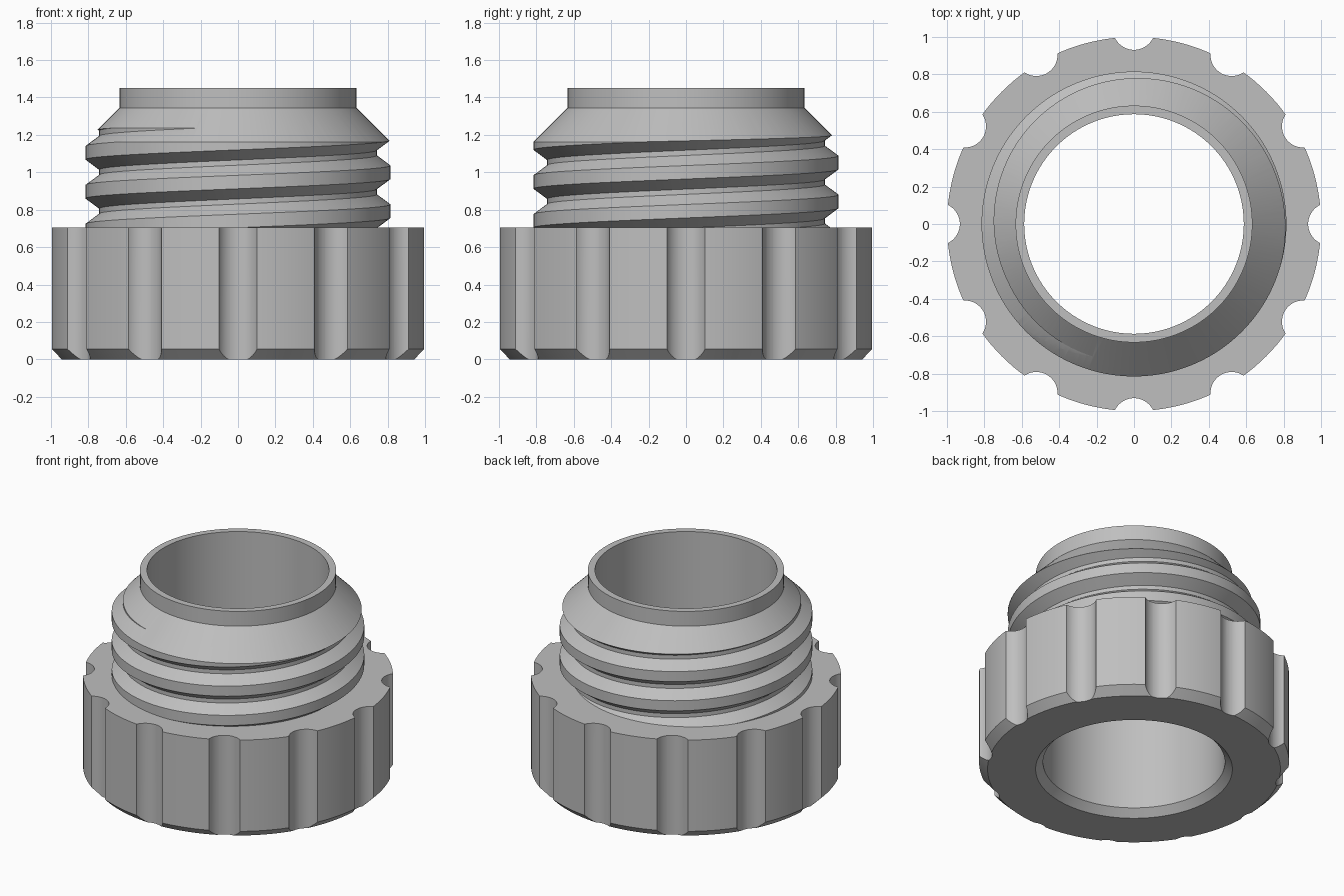
import bpy, bmesh, math

if "Cube" in bpy.data.objects:
    bpy.data.objects.remove(bpy.data.objects["Cube"], do_unlink=True)

SEG = 144
BASE_TOP, TOP = 0.705, 1.45
BORE, COLLAR = 0.587, 0.633
CORE, CREST, PITCH = 0.742, 0.815, 0.208

grey = bpy.data.materials.new("plain grey")
grey.use_nodes = True
grey.diffuse_color = (0.52, 0.52, 0.52, 1)
grey.node_tree.nodes["Principled BSDF"].inputs["Base Color"].default_value = grey.diffuse_color


def finish(name, bm):
    bmesh.ops.remove_doubles(bm, verts=bm.verts, dist=1e-5)
    bmesh.ops.recalc_face_normals(bm, faces=bm.faces)
    mesh = bpy.data.meshes.new(name)
    bm.to_mesh(mesh)
    bm.free()
    mesh.materials.append(grey)
    obj = bpy.data.objects.new(name, mesh)
    bpy.context.collection.objects.link(obj)
    return obj


def lathe(name, profile):
    """Revolve a closed (radius, height) profile into a ring."""
    bm = bmesh.new()
    rings = []
    for j in range(SEG):
        a = math.tau * j / SEG
        rings.append([bm.verts.new((r * math.cos(a), r * math.sin(a), z)) for r, z in profile])
    n = len(profile)
    for j in range(SEG):
        p, q = rings[j], rings[(j + 1) % SEG]
        for i in range(n):
            k = (i + 1) % n
            bm.faces.new((p[i], q[i], q[k], p[k]))
    return finish(name, bm)


def combine(obj, tool, operation):
    """Apply a boolean and discard the tool."""
    mod = obj.modifiers.new("cut", 'BOOLEAN')
    mod.operation, mod.solver, mod.object = operation, 'EXACT', tool
    bpy.ops.object.select_all(action='DESELECT')
    bpy.context.view_layer.objects.active = obj
    obj.select_set(True)
    bpy.ops.object.modifier_apply(modifier=mod.name)
    bpy.data.objects.remove(tool, do_unlink=True)
    bpy.ops.object.shade_smooth_by_angle(angle=math.radians(25))


# Grip base: chamfered ring with twelve finger flutes
base = lathe("grip_base", [(BORE, 0.05), (0.635, 0), (0.945, 0), (1, 0.055),
                           (1, BASE_TOP), (BORE, BASE_TOP)])
bm = bmesh.new()
for k in range(12):
    a = math.tau * k / 12
    made = bmesh.ops.create_cone(bm, cap_ends=True, segments=48, radius1=0.113,
                                 radius2=0.113, depth=2)
    bmesh.ops.translate(bm, verts=made["verts"],
                        vec=(1.044 * math.cos(a), 1.044 * math.sin(a), 0.5))
combine(base, finish("flute_cutter", bm), 'DIFFERENCE')

# One thread turn: (height from crest centre, radius)
HALF, FLANK = 0.036, 0.054
TURN = [(-HALF - FLANK, CORE), (-HALF, CREST), (HALF, CREST), (HALF + FLANK, CORE)]
LOW, HIGH = 0.6, 1.5


def thread_radius(z, a):
    d = (z - 1.0 - PITCH * a / math.tau + PITCH / 2) % PITCH - PITCH / 2
    t = (HALF + FLANK - abs(d)) / FLANK
    return CORE + (CREST - CORE) * max(0, min(1, t))


# Helical body: rows follow the thread, flattened at both ends
bm = bmesh.new()
columns = []
for j in range(SEG + 1):
    a = math.tau * j / SEG
    col = []
    for turn in range(-4, 5):
        for dz, r in TURN:
            z = 1.0 + PITCH * (turn + a / math.tau) + dz
            if not LOW <= z <= HIGH:
                z = max(LOW, min(HIGH, z))
                r = thread_radius(z, a)
            col.append(bm.verts.new((r * math.cos(a), r * math.sin(a), z)))
    columns.append(col)
for p, q in zip(columns, columns[1:]):
    for i in range(len(p) - 1):
        bm.faces.new((p[i], q[i], q[i + 1], p[i + 1]))
bmesh.ops.remove_doubles(bm, verts=bm.verts, dist=1e-5)
bmesh.ops.dissolve_degenerate(bm, edges=bm.edges, dist=1e-5)
bmesh.ops.holes_fill(bm, edges=[e for e in bm.edges if e.is_boundary], sides=0)
neck = finish("threaded_neck", bm)

# Trim the thread to the shoulder cone, top collar and bore
SHOULDER = 1.345
trim = lathe("neck_trim", [(BORE, BASE_TOP), (0.9, BASE_TOP), (0.9, SHOULDER + COLLAR - 0.9),
                           (COLLAR, SHOULDER), (COLLAR, TOP), (BORE, TOP)])
combine(neck, trim, 'INTERSECT')
